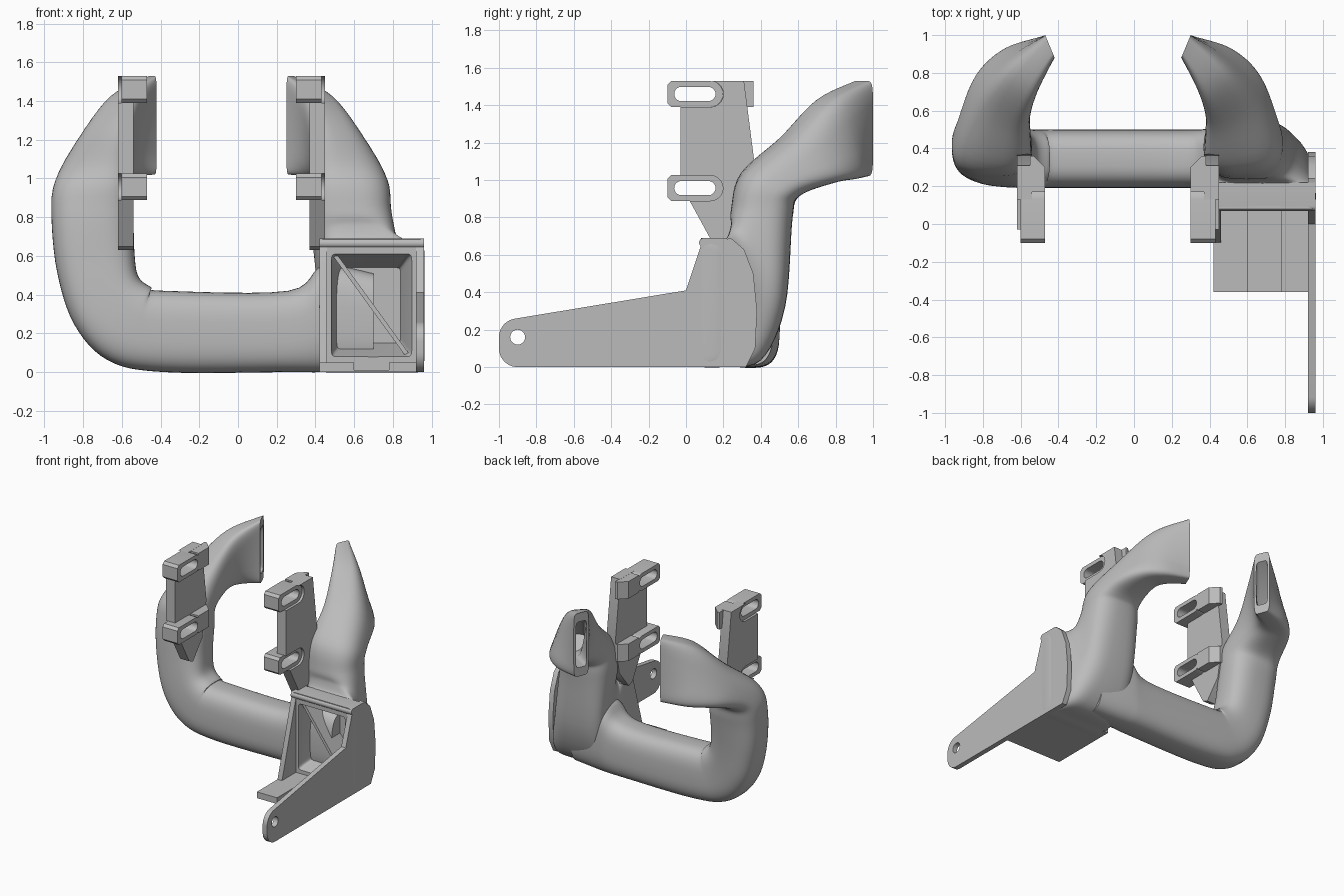
import bpy, bmesh, math
from mathutils import Vector, Matrix

cube = bpy.data.objects.get("Cube")
if cube:
    bpy.data.objects.remove(cube)

grey = bpy.data.materials.new("plain grey plastic")
grey.use_nodes = True
grey.diffuse_color = (0.5, 0.5, 0.5, 1)
grey.node_tree.nodes["Principled BSDF"].inputs["Base Color"].default_value = (0.5, 0.5, 0.5, 1)

MID = -0.085          # mirror plane between the two nozzles
RING = 48             # points around a duct section


def finish(obj, angle):
    obj.data.materials.clear()
    obj.data.materials.append(grey)
    bpy.ops.object.select_all(action='DESELECT')
    obj.select_set(True)
    bpy.context.view_layer.objects.active = obj
    bpy.ops.object.shade_smooth_by_angle(angle=math.radians(angle))


def flip(v):
    return Vector((-v[0], v[1], v[2]))


def mirrored(station):
    c, a, b, n = station
    return flip(c) + Vector((2 * MID, 0, 0)), Vector(a), flip(b), n


def section(station, scale=1.0):
    """Rounded-rectangle ring: centre, two half axes, squareness."""
    c, a, b, n = station
    pts = []
    for i in range(RING):
        t = 2 * math.pi * i / RING
        u, v = math.cos(t), math.sin(t)
        u = math.copysign(abs(u) ** (2 / n), u) * scale
        v = math.copysign(abs(v) ** (2 / n), v) * scale
        pts.append(Vector(c) + Vector(a) * u + Vector(b) * v)
    return pts


def blend(p, q, r, s, t):
    return 0.5 * (2 * q + (r - p) * t + (2 * p - 5 * q + 4 * r - s) * t * t
                  + (3 * q - p - 3 * r + s) * t ** 3)


def duct(name, stations, front=(), back=(), steps=6):
    """Smooth loft through stations; front and back are inner rings of open mouths."""
    keys = [section(s) for s in stations]
    last = len(keys) - 1
    rings = list(front)
    for k in range(last):
        four = [keys[max(0, min(last, k + d))] for d in (-1, 0, 1, 2)]
        for j in range(steps):
            rings.append([blend(*p, j / steps) for p in zip(*four)])
    rings.append(keys[-1])
    rings += back
    bm = bmesh.new()
    loops = [[bm.verts.new(p) for p in ring] for ring in rings]
    for lo, hi in zip(loops, loops[1:]):
        for i in range(RING):
            j = (i + 1) % RING
            bm.faces.new((lo[i], lo[j], hi[j], hi[i]))
    bm.faces.new(loops[0][::-1])
    bm.faces.new(loops[-1])
    bmesh.ops.recalc_face_normals(bm, faces=bm.faces)
    mesh = bpy.data.meshes.new(name)
    bm.to_mesh(mesh)
    bm.free()
    obj = bpy.data.objects.new(name, mesh)
    bpy.context.collection.objects.link(obj)
    finish(obj, 38)


AXES = {'X': ((0, 1, 0), (0, 0, 1), (1, 0, 0)),
        'Y': ((1, 0, 0), (0, 0, 1), (0, -1, 0)),
        'Z': ((1, 0, 0), (0, 1, 0), (0, 0, 1))}


def slab(name, axis, loops, lo, hi):
    """Flat outline, with optional holes, extruded from lo to hi along an axis."""
    curve = bpy.data.curves.new(name, 'CURVE')
    curve.dimensions = '2D'
    curve.fill_mode = 'BOTH'
    curve.extrude = (hi - lo) / 2
    for pts in loops:
        sp = curve.splines.new('POLY')
        sp.points.add(len(pts) - 1)
        for p, q in zip(sp.points, pts):
            p.co = (q[0], q[1], 0, 1)
        sp.use_cyclic_u = True
    obj = bpy.data.objects.new(name, curve)
    bpy.context.collection.objects.link(obj)
    cols = [Vector(v) for v in AXES[axis]]
    m = Matrix(cols).transposed().to_4x4()
    mid = (lo + hi) / 2
    m.translation = cols[2] * mid
    obj.matrix_world = m
    bpy.ops.object.select_all(action='DESELECT')
    obj.select_set(True)
    bpy.context.view_layer.objects.active = obj
    bpy.ops.object.convert(target='MESH')
    finish(bpy.context.object, 30)


def arc(y, z, r, start, end, n=10):
    return [(y + r * math.cos(math.radians(start + (end - start) * i / n)),
             z + r * math.sin(math.radians(start + (end - start) * i / n))) for i in range(n + 1)]


def rect(a, b, c, d):
    return [(a, c), (b, c), (b, d), (a, d)]


# Upright arm and flattened nozzle, shared by both sides
arm = [
    ((-.752, .405, .82), (0, -.165, .02), (-.212, 0, 0), 2.7),
    ((-.745, .45, .975), (0, -.155, .06), (-.2, .02, 0), 2.7),
    ((-.70, .655, 1.11), (0, -.125, .125), (-.15, .06, 0), 3),
    ((-.60, .81, 1.22), (0, -.07, .215), (-.09, .075, 0), 4),
    ((-.445, .94, 1.275), (0, 0, .255), (-.025, .06, 0), 7)]


def slot(side):
    return [section(side[-1], .72), section(side[-2], .6), section(side[-3], .4)]


# Left duct: crossbar, bend, arm
left = [
    ((.70, .33, .26), (0, -.14, 0), (0, 0, -.25), 3),
    ((.44, .345, .275), (0, -.155, 0), (0, 0, -.275), 3),
    ((.26, .345, .21), (0, -.155, 0), (0, 0, -.21), 3),
    ((-.38, .345, .21), (0, -.155, 0), (0, 0, -.21), 3),
    ((-.56, .345, .25), (0, -.155, 0), (-.11, 0, -.19), 3),
    ((-.68, .355, .37), (0, -.157, 0), (-.165, 0, -.125), 3),
    ((-.735, .375, .57), (0, -.16, 0), (-.2, 0, -.05), 2.8)] + arm
duct("left_duct", left, back=slot(left))

# Right duct: square inlet turning up into the mirrored arm
right = [
    ((.69, .08, .345), (0, 0, .345), (.27, 0, 0), 24),
    ((.69, .19, .345), (0, 0, .345), (.27, 0, 0), 14),
    ((.675, .31, .365), (0, -.09, .33), (.25, 0, 0), 6),
    ((.625, .385, .54), (0, -.145, .22), (.22, 0, 0), 3.6)] + [mirrored(s) for s in arm]
deep = ((.69, .3, .345), (0, 0, .3), (.23, 0, 0), 20)
mouth = ((.685, .13, .345), (0, 0, .345), (.27, 0, 0), 24)
duct("right_duct", right, [section(deep, .65), section(mouth, .72), section(right[0], .77)],
     slot(right))

# Diagonal splitter inside the inlet
slab("inlet_splitter", 'Y', [[(.49, .6), (.51, .61), (.88, .1), (.86, .09)]], -.3, -.11)

# Inlet lip, side gusset and grooved floor
lip = arc(.095, .665, .025, 90, 270) + [(.22, .64), (.22, .69)]
slab("inlet_lip", 'X', [lip], .42, .96)
slab("inlet_gusset", 'X', [[(-.1, .04), (.08, .65), (.2, .65), (.2, .0), (-.1, 0)]], .42, .46)
floor = [(.42, 0), (.93, 0), (.93, .05), (.78, .05), (.78, .012), (.6, .012), (.6, .05), (.42, .05)]
slab("inlet_floor", 'Y', [floor], -.12, .36)

# Long mounting arm with pivot hole
outline = (arc(-.9, .1, .1, 270, 180) + arc(-.9, .16, .1, 180, 98)
           + [(0, .41), (.08, .65), (.24, .69), (.31, .63), (.36, .5), (.38, .3), (.37, .1), (.32, 0)])
slab("mounting_arm", 'X', [outline, arc(-.9, .16, .04, 0, 342, 19)], .92, .96)

# Slotted brackets, one per side
LUGS = {"lower": .957, "upper": 1.46}
plate = ([(-.03, 1.025)] + [(-.03, 1.39)] + arc(.13, 1.46, .07, -90, 90) + [(.31, 1.53), (.37, 1.06),
         (.32, .78), (.2, .63), (.15, .65), (.02, .888)] + arc(.13, .957, .068, -90, 90))


def span(side, a, b):
    return (a, b) if side == "right" else (2 * MID - b, 2 * MID - a)


for side in ("right", "left"):
    slab(side + "_bracket_plate", 'X', [plate], *span(side, .37, .45))
    for level, z in LUGS.items():
        h = .069
        body = [(-.1, z + h - .02), (-.1, z - h + .02), (-.08, z - h)] \
            + arc(.13, z, h, -90, 90) + [(-.08, z + h)]
        hole = arc(-.025, z, .038, 90, 270) + arc(.12, z, .038, -90, 90)
        slab(f"{side}_{level}_lug", 'X', [body, hole], *span(side, .3, .432))
        # Chamfered block behind each lug
        wedge = [(.3, .17), (.38, .17), (.38, .36), (.36, .36), (.3, .3)]
        if side == "left":
            wedge = [(2 * MID - x, y) for x, y in wedge]
        slab(f"{side}_{level}_lug_back", 'Z', [wedge], z - h, z + h)
